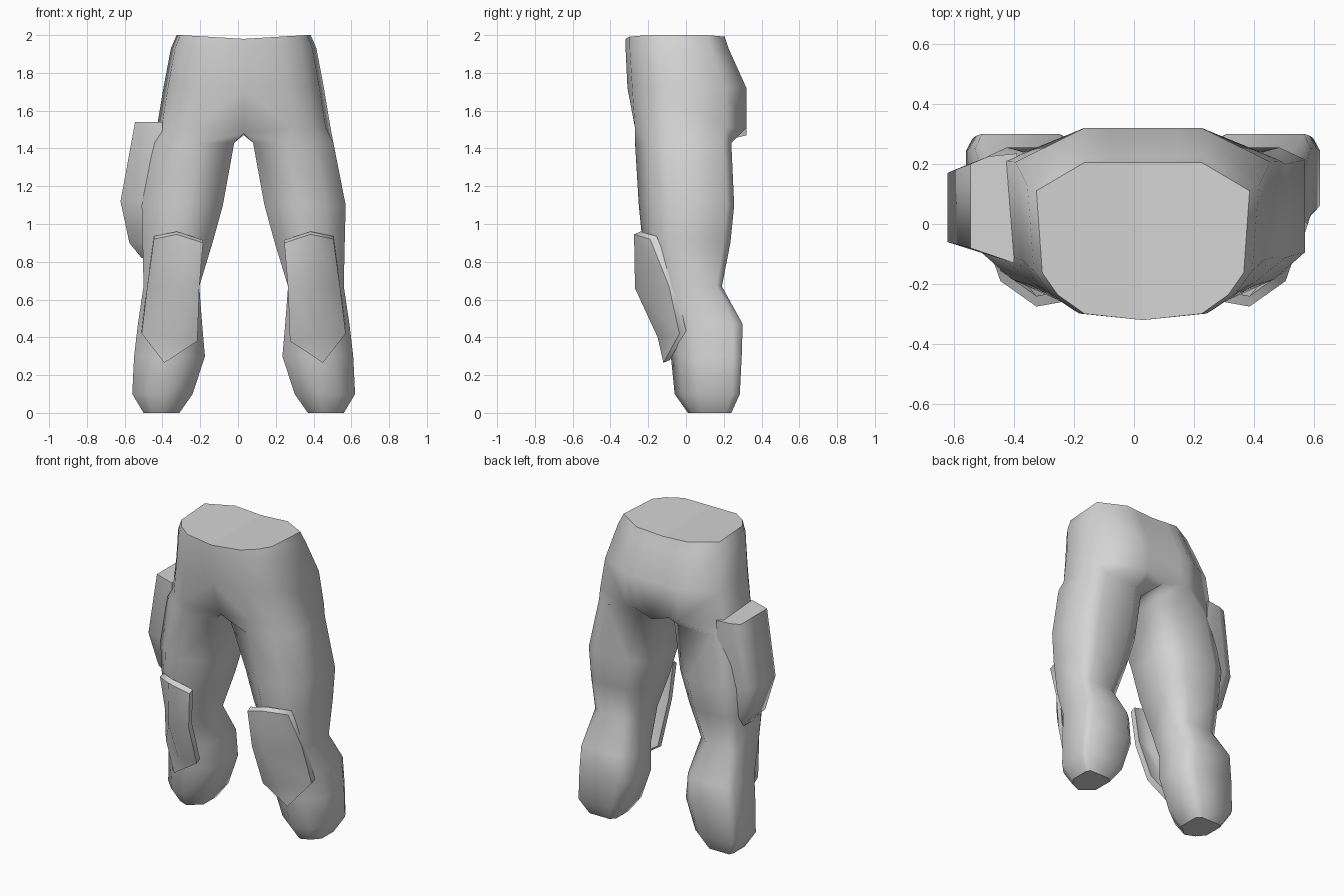
import bpy
import bmesh
import math

cube = bpy.data.objects.get("Cube")
if cube:
    bpy.data.objects.remove(cube, do_unlink=True)

BODY_CENTRE = 0.03

cloth = bpy.data.materials.new("plain_grey")
cloth.use_nodes = True
grey = (0.66, 0.66, 0.66, 1)
cloth.diffuse_color = grey
cloth.node_tree.nodes["Principled BSDF"].inputs["Base Color"].default_value = grey

# Cross-sections in a unit box: across from inside to outside, back from front to rear
HIP_SHAPE = [(0, 0), (.55, .04), (.8, .16), (.945, .3), (1, .82), (.5, 1), (.28, 1), (0, 1)]
LEG_SHAPE = [(0, .26), (.42, 0), (.76, .13), (1, .31), (1, .92), (.8, 1), (.25, 1), (0, .84)]
BOOT_SHAPE = [(0, .3), (.42, 0), (.76, .12), (1, .35), (1, .88), (.93, 1), (.17, 1), (0, .88)]


def ring(bm, shape, inner, outer, front, back, z):
    """Place a cross-section at one height."""
    return [bm.verts.new((inner + u * (outer - inner), front + v * (back - front), z))
            for u, v in shape]


def loft(bm, rings, closed):
    """Join rings, listed from top to bottom, with quads."""
    for upper, lower in zip(rings, rings[1:]):
        count = len(upper)
        for i in range(count if closed else count - 1):
            j = (i + 1) % count
            bm.faces.new((upper[i], lower[i], lower[j], upper[j]))


def cap(bm, verts):
    """Close an end with a flat face whose rim stays sharp."""
    for edge in bm.faces.new(verts).edges:
        edge.smooth = False


def finish(name, bm, mirrored, angle):
    """Turn a bmesh into a shaded object, mirrored about the body centre if asked."""
    mesh = bpy.data.meshes.new(name)
    bm.to_mesh(mesh)
    bm.free()
    mesh.materials.append(cloth)
    obj = bpy.data.objects.new(name, mesh)
    bpy.context.collection.objects.link(obj)
    bpy.ops.object.select_all(action='DESELECT')
    obj.select_set(True)
    bpy.context.view_layer.objects.active = obj
    bpy.ops.object.shade_smooth_by_angle(angle=math.radians(angle))
    if mirrored:
        obj.location.x = BODY_CENTRE
        mirror = obj.modifiers.new("mirror", 'MIRROR')
        mirror.use_clip = True
        mirror.merge_threshold = 0.001


# Trousers: half of the hips flows into one leg, then both are mirrored
bm = bmesh.new()
hips = [ring(bm, HIP_SHAPE, 0, *size) for size in [
    (.355, -.32, .205, 1.98),
    (.385, -.32, .225, 1.93),
    (.425, -.31, .32, 1.72),
    (.46, -.295, .32, 1.51),
]]
for row in hips:
    row[5].co.x = 0.195
for vert in hips[0]:
    vert.co.z += 0.02 * min(1, vert.co.x / 0.33)
# Lower the crotch line and draw its front end inward
hips[-1][0].co.y += 0.07
hips[-1][0].co.z -= 0.03
hips[-1][-1].co.z -= 0.04

leg = [ring(bm, LEG_SHAPE, *size) for size in [
    (.05, .475, -.27, .24, 1.43),
    (.11, .54, -.25, .255, 1.1),
    (.165, .535, -.23, .235, .9),
    (.235, .53, -.17, .19, .67),
]]
leg[0][0].co.y = -0.19
leg += [ring(bm, BOOT_SHAPE, *size) for size in [
    (.22, .56, -.11, .30, .47),
    (.205, .58, -.08, .295, .3),
    (.27, .59, -.06, .285, .1),
    (.34, .53, .01, .24, 0),
]]
loft(bm, hips + leg[:1], closed=False)
loft(bm, leg, closed=True)
cap(bm, hips[0])
cap(bm, leg[-1][::-1])
# Crotch panel between the legs
bm.faces.new((hips[-1][0], hips[-1][-1], leg[0][-1], leg[0][0]))
finish("trousers", bm, mirrored=True, angle=80)

# Knee pads: bent plates turned outward, ending in a point
bm = bmesh.new()
pad_rows = [
    [(.215, -.25, .90), (.355, -.275, .945), (.475, -.19, .92)],
    [(.235, -.23, .66), (.355, -.27, .66), (.51, -.09, .67)],
    [(.245, -.13, .38), (.37, -.15, .40), (.54, -.035, .42)],
]
rows = [[bm.verts.new(p) for p in row] for row in pad_rows]
loft(bm, rows, closed=False)
tip = bm.verts.new((.42, -.12, .265))
for a, b in zip(rows[-1], rows[-1][1:]):
    bm.faces.new((a, tip, b))
# Keep the outline crisp, then give the plate its thickness
for edge in bm.edges:
    edge.smooth = not edge.is_boundary
backing = bmesh.ops.extrude_face_region(bm, geom=bm.faces[:], use_keep_orig=True)
bmesh.ops.translate(bm, vec=(0, .035, .015),
                    verts=[g for g in backing["geom"] if isinstance(g, bmesh.types.BMVert)])
bmesh.ops.recalc_face_normals(bm, faces=bm.faces[:])
finish("knee_pads", bm, mirrored=True, angle=65)

# Thigh pouch on the right side only, blending into the back of the leg
bm = bmesh.new()
pouch = []
for outer, front, back, z in [
    (-.545, -.08, .20, 1.54),
    (-.622, -.06, .17, 1.12),
    (-.575, -.02, .14, .9),
    (-.51, .02, .11, .82),
]:
    corners = [(-.40, front - .05), (outer, front), (outer, back),
               (outer + .06, back + .025), (-.39, back + .035)]
    pouch.append([bm.verts.new((x, y, z)) for x, y in corners])
loft(bm, pouch, closed=True)
cap(bm, pouch[0])
cap(bm, pouch[-1])
bmesh.ops.recalc_face_normals(bm, faces=bm.faces[:])
finish("thigh_pouch", bm, mirrored=False, angle=88)
